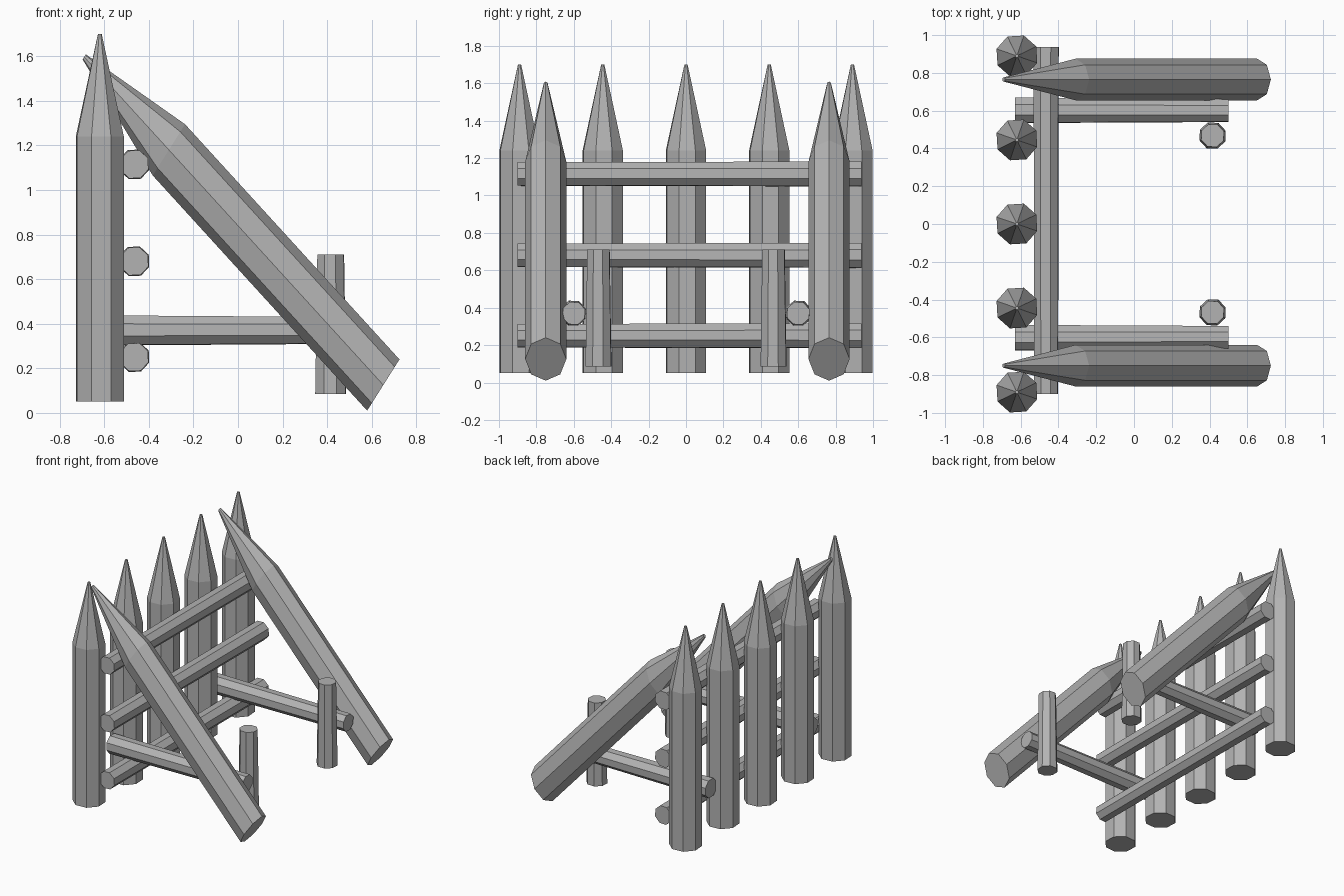
import bpy
from math import sin, cos, pi, radians
from mathutils import Vector

cube = bpy.data.objects.get("Cube")
if cube:
    bpy.data.objects.remove(cube, do_unlink=True)

wood = bpy.data.materials.new("grey wood")
wood.use_nodes = True
GREY = (0.45, 0.45, 0.45, 1)
wood.diffuse_color = GREY
wood.node_tree.nodes["Principled BSDF"].inputs["Base Color"].default_value = GREY

SIDES = 8
X, Y, Z = Vector((1, 0, 0)), Vector((0, 1, 0)), Vector((0, 0, 1))


def log(name, rings, u, v, turn=0):
    """Loft octagons, each given as (centre, scale), spanned by u and v."""
    verts, faces = [], []
    for centre, size in rings:
        for i in range(SIDES):
            a = 2 * pi * i / SIDES + radians(turn)
            verts.append(Vector(centre) + size * (u * cos(a) + v * sin(a)))
    for r in range(len(rings) - 1):
        for i in range(SIDES):
            j = (i + 1) % SIDES
            a, b = r * SIDES, (r + 1) * SIDES
            faces.append((a + i, a + j, b + j, b + i))
    faces.append(tuple(reversed(range(SIDES))))
    faces.append(tuple(range(len(verts) - SIDES, len(verts))))
    mesh = bpy.data.meshes.new(name)
    mesh.from_pydata(verts, [], faces)
    mesh.materials.append(wood)
    obj = bpy.data.objects.new(name, mesh)
    bpy.context.collection.objects.link(obj)
    return obj


# Row of sharpened upright stakes
for k in range(-2, 3):
    x, y = -0.62, k * 0.445
    log("upright_stake", [((x, y, 0.05), 0.114), ((x, y, 1.24), 0.114),
                          ((x, y, 1.7), 0.009)], X, Y, 26)

# Horizontal rails tying the stakes together
for z in (0.25, 0.68, 1.115):
    log("cross_rail", [((-0.465, -0.9, z), 0.067), ((-0.465, 0.937, z), 0.071)],
        Z, X, 20)

# Slanted sharpened braces with sheared ends
for name, y in (("right_brace", -0.75), ("left_brace", 0.765)):
    log(name, [((0.652, y, 0.125), 1), ((-0.31, y, 1.18), 1),
               ((-0.69, y, 1.597), 0.1)],
        Vector((0.0725, 0, 0.115)), Y * 0.11)

# Low side rails and the short posts beside them
for name, s in (("right", -1), ("left", 1)):
    log(name + "_side_rail", [((-0.63, s * 0.602, 0.37), 0.072),
                              ((0.5, s * 0.6, 0.37), 0.064)], Y, Z, 20)
    log(name + "_post", [((0.416, s * 0.468, 0.085), 0.074),
                         ((0.416, s * 0.468, 0.71), 0.064)], X, Y, 20)
